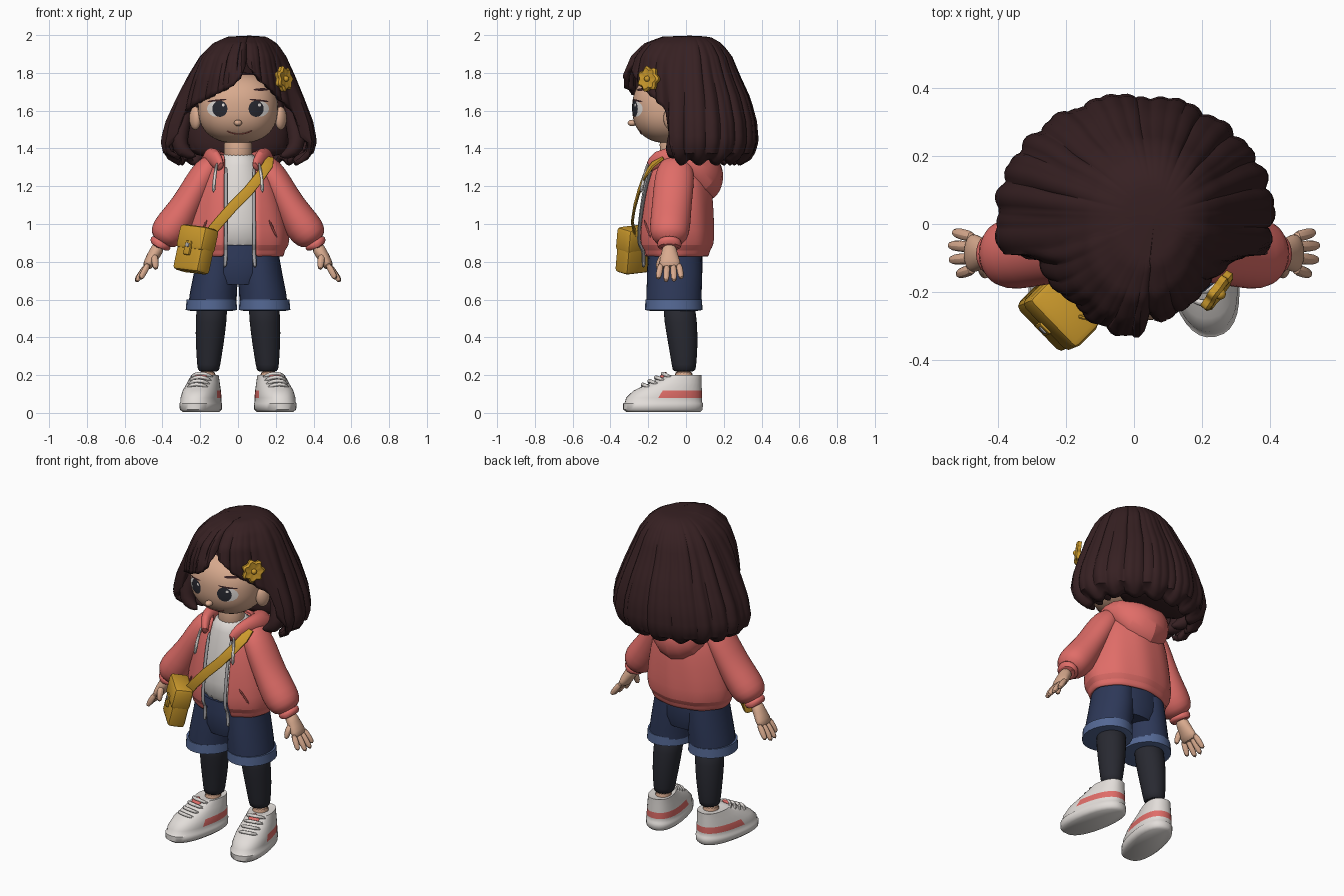
import bpy, bmesh, math
from math import sin, cos, pi, radians
from mathutils import Vector, Matrix

if "Cube" in bpy.data.objects:
    bpy.data.objects.remove(bpy.data.objects["Cube"])


def material(name, *rgb):
    col = [(c / 255 / 12.92 if c < 11 else ((c / 255 + .055) / 1.055) ** 2.4) for c in rgb] + [1]
    m = bpy.data.materials.new(name)
    m.use_nodes = True
    m.diffuse_color = col
    m.node_tree.nodes["Principled BSDF"].inputs["Base Color"].default_value = col
    return m


HAIR = material("dark brown hair", 54, 32, 34)
SKIN = material("skin", 216, 170, 142)
CORAL = material("coral cloth", 224, 109, 104)
WHITE = material("off white", 226, 221, 217)
GOLD = material("mustard", 204, 154, 44)
DENIM = material("denim", 45, 56, 88)
CUFF = material("light denim", 84, 104, 148)
CHAR = material("charcoal", 40, 41, 49)
GREY = material("zip grey", 172, 170, 172)
LIP = material("lip", 150, 78, 70)


def make(name, bm, mats, sub=0, solid=0, rule=None, angle=40, matrix=None):
    """Turn a bmesh into a shaded object; rule picks a material per face."""
    bmesh.ops.recalc_face_normals(bm, faces=bm.faces)
    if rule:
        for f in bm.faces:
            f.material_index = rule(f.calc_center_median())
    if matrix:
        bm.transform(matrix)
    me = bpy.data.meshes.new(name)
    bm.to_mesh(me)
    bm.free()
    ob = bpy.data.objects.new(name, me)
    bpy.context.collection.objects.link(ob)
    for m in mats:
        me.materials.append(m)
    if solid:
        mod = ob.modifiers.new("thickness", "SOLIDIFY")
        mod.thickness, mod.offset = solid, 0
    if sub:
        ob.modifiers.new("smooth", "SUBSURF").levels = sub
        ob.modifiers["smooth"].render_levels = sub
    bpy.ops.object.select_all(action="DESELECT")
    ob.select_set(True)
    bpy.context.view_layer.objects.active = ob
    bpy.ops.object.shade_smooth_by_angle(angle=radians(angle))
    return ob


def skin_rows(bm, rows, closed):
    """Bridge rows of points with quads."""
    vs = [[bm.verts.new(p) for p in r] for r in rows]
    n = len(rows[0])
    for a, b in zip(vs, vs[1:]):
        for j in range(n if closed else n - 1):
            k = (j + 1) % n
            bm.faces.new((a[j], a[k], b[k], b[j]))
    return vs


def tube(name, pts, mat, n=16, sub=1, ref=(0, 1, 0), flat=False, p=1, **kw):
    """Loft elliptical rings (x, y, z, rx, ry) along a path."""
    c = [Vector(q[:3]) for q in pts]
    rows = []
    for i, q in enumerate(pts):
        t = Vector((0, 0, 1)) if flat else (c[min(i + 1, len(c) - 1)] - c[max(i - 1, 0)]).normalized()
        u = Vector(ref).cross(t).normalized()
        v = t.cross(u)
        row = []
        for j in range(n):
            x, y = cos(2 * pi * j / n), sin(2 * pi * j / n)
            row.append(c[i] + u * q[3] * math.copysign(abs(x) ** p, x)
                       + v * q[-1] * math.copysign(abs(y) ** p, y))
        rows.append(row)
    bm = bmesh.new()
    vs = skin_rows(bm, rows, True)
    bm.faces.new(vs[0])
    bm.faces.new(vs[-1])
    return make(name, bm, mat if isinstance(mat, list) else [mat], sub, **kw)


def ball(name, loc, size, mat, rot=0):
    bm = bmesh.new()
    bmesh.ops.create_uvsphere(bm, u_segments=20, v_segments=12, radius=1)
    m = Matrix.Translation(loc) @ Matrix.Rotation(rot, 4, "Z") @ Matrix.Diagonal((*size, 1))
    return make(name, bm, [mat], matrix=m)


def box(name, size, mat, matrix, bevel=.02):
    bm = bmesh.new()
    bmesh.ops.create_cube(bm, size=1, matrix=Matrix.Diagonal((*size, 1)))
    bmesh.ops.bevel(bm, geom=bm.edges[:], offset=bevel, segments=2, affect="EDGES", profile=.5)
    return make(name, bm, [mat], matrix=matrix)


def lerp_table(table, x):
    for a, b in zip(table, table[1:]):
        if x <= b[0]:
            f = (x - a[0]) / (b[0] - a[0])
            return [p + (q - p) * f for p, q in zip(a, b)]
    return list(table[-1])


# Head: a rounded superellipsoid, dark over the scalp
HC, HR, HP = Vector((0, -.085, 1.615)), (.212, .2, .188), 2.35
bm = bmesh.new()
bmesh.ops.create_uvsphere(bm, u_segments=48, v_segments=32, radius=1)
for v in bm.verts:
    v.co /= sum(abs(k) ** HP for k in v.co) ** (1 / HP)
    v.co = HC + Vector(k * r for k, r in zip(v.co, HR))
make("head", bm, [SKIN, HAIR], rule=lambda c: int(c.y > .0 or c.z > 1.785 - max(0, c.y + .15)))


def face_y(x, z):
    d = 1 - abs(x / HR[0]) ** HP - abs((z - HC.z) / HR[2]) ** HP
    return HC.y - HR[1] * max(d, 0) ** (1 / HP)


def face_plate(name, cx, cz, rx, rz, lift, mat, tilt=0):
    """Thin oval that hugs the face."""
    rows = []
    for k in (1, .7, .4, .02):
        row = []
        for j in range(24):
            x, z = k * rx * cos(2 * pi * j / 24), k * rz * sin(2 * pi * j / 24)
            x, z = cx + x * cos(tilt) - z * sin(tilt), cz + x * sin(tilt) + z * cos(tilt)
            row.append((x, face_y(x, z) - lift, z))
        rows.append(row)
    bm = bmesh.new()
    bm.faces.new(skin_rows(bm, rows, True)[-1])
    make(name, bm, [mat])


ball("nose", (0, -.285, 1.535), (.021, .024, .017), SKIN)
mouth = [(x, 1.475 + 4 * (x - .005) ** 2) for x in (-.06, -.035, -.01, .02, .05, .075)]
tube("mouth", [(x, face_y(x, z) - .001, z, .004, .004) for x, z in mouth], LIP, n=8, ref=(0, 0, 1))
tube("neck", [(0, -.06, 1.28, .08, .08), (0, -.065, 1.38, .074, .072), (0, -.07, 1.48, .08, .08)], SKIN)
for s, side in ((1, "left"), (-1, "right")):
    face_plate(side + "_eye_white", s * .112, 1.61, .052, .042, .002, WHITE)
    face_plate(side + "_iris", s * .096, 1.61, .04, .043, .004, CHAR)
    face_plate(side + "_eye_glint", s * .096 + .018, 1.63, .008, .008, .006, WHITE)
    face_plate(side + "_eyelash", s * .112, 1.654, .052, .005, .004, HAIR, -s * .1)
    face_plate(side + "_eyebrow", s * .125, 1.712, .042, .007, .004, HAIR, s * .02)
    ball(side + "_ear", (s * .226, -.08, 1.56), (.028, .042, .062), SKIN, s * -.5)

# Hair shell: columns run from the crown to an edge that rises over the face
SHAPE = [(0, 1.984, .004, .004, .004), (1, 1.979, .1, .105, .145), (2, 1.945, .165, .165, .235),
         (3, 1.88, .218, .215, .3), (4, 1.78, .27, .255, .342), (5, 1.66, .325, .31, .35),
         (6, 1.54, .375, .342, .35), (7, 1.44, .398, .35, .345), (8, 1.375, .382, .33, .33),
         (9, 1.335, .31, .26, .26)]
EDGE = [(-180, 9), (-78, 9), (-68, 5.6), (-45, 5.15), (-22, 4.75), (-5, 4.4), (3, 4), (9, 3.2),
        (12, 2.9), (16, 3.6), (28, 4.2), (45, 4.75), (68, 5.5), (78, 9), (180, 9)]
rows, COLS, STEPS = [], 216, 24
for i in range(STEPS + 1):
    row = []
    for j in range(COLS):
        deg = -180 + 360 * j / COLS
        a, t = radians(deg), i / STEPS
        end = lerp_table(EDGE, deg)[1]
        k, z, w, b, f = lerp_table(SHAPE, end * t)
        strand = abs(sin(9 * a + 1.3 * sin(3 * a) + .6 * t)) + .5 * abs(sin(21 * a + 2 * sin(2 * a)))
        r = 1 - .012 + .045 * (strand - .75) * min(1, k / 4)
        r -= .05 * math.exp(-((deg - 12) / 5) ** 2)
        if end < 7:
            r -= .13 * max(0, t - .6) / .4 * min(1, abs(deg) / 40)
        elif t > .9:
            z += .015 * sin(17 * a)
        row.append((r * w * sin(a) + .06 * (1 - t) ** 2, .02 - r * (f if abs(deg) < 90 else b) * cos(a), z))
    rows.append(row)
bm = bmesh.new()
bm.faces.new(skin_rows(bm, rows, True)[0])
make("hair", bm, [HAIR], solid=.026, angle=35)

# Loose locks beside the cheeks and the curled hair ends
for s, side in ((1, "left"), (-1, "right")):
    for i, d in enumerate((0, .07, .14)):
        tube(f"{side}_lock_{i}", [(s * .25, d - .03, 1.66, .02), (s * .29, d - .03, 1.54, .045),
             (s * .32, d - .05, 1.44, .055), (s * .29, d - .07, 1.375, .045),
             (s * .22, d - .08, 1.355, .008)], HAIR, n=10)
tube("under_hair", [(0, .17, 1.62, .24, .1), (0, .18, 1.48, .28, .13), (0, .17, 1.38, .26, .12),
     (0, .15, 1.35, .2, .08)], HAIR, n=24, flat=True)

# Flower clip
SPOT = Vector((.246, -.2, 1.768))
face = Vector((.8, -.58, .1)).to_track_quat("Z", "Y").to_matrix().to_4x4()
bm = bmesh.new()
outline = [(.061 + .007 * cos(7 * a), a) for a in (2 * pi * i / 56 for i in range(56))]
vs = skin_rows(bm, [[(k * r * cos(a), k * r * sin(a), h) for r, a in outline]
                    for k, h in ((1, -.016), (1.03, .004), (.85, .014), (.3, .008))], True)
bm.faces.new(vs[0])
bm.faces.new(vs[-1])
make("flower_clip", bm, [GOLD], matrix=Matrix.Translation(SPOT) @ face)
ball("flower_centre", SPOT + Vector((.008, -.006, .001)), (.016, .016, .016), GOLD)

# Shirt and open jacket, the opening set slightly to the left
tube("shirt", [(0, -.05, .84, .2, .155), (0, -.05, 1.0, .2, .167), (0, -.045, 1.2, .16, .148),
     (0, -.045, 1.32, .12, .118), (0, -.055, 1.385, .086, .09)], WHITE, n=24, flat=True)
BODY = [(.825, .232, .165, -.055), (.87, .236, .17, -.055), (.885, .258, .19, -.055),
        (.95, .264, .194, -.055), (1.1, .236, .184, -.05), (1.22, .205, .17, -.045),
        (1.31, .155, .145, -.045), (1.37, .108, .115, -.05)]
rows = []
for z, rx, ry, cy in BODY:
    g, h = math.asin(.09 / rx), 2 * pi - math.asin(.07 / rx)
    angles = [g + (h - g) * j / 40 for j in range(41)]
    folds = [1 + .014 * sin(9 * a + 6 * z) for a in angles]
    rows.append([(rx * f * sin(a), cy - ry * f * cos(a), z) for a, f in zip(angles, folds)])
bm = bmesh.new()
skin_rows(bm, rows, False)
make("jacket", bm, [CORAL], sub=1, solid=.022)
hood = [(.085, -.2, 1.29, .02, .03), (.12, -.155, 1.35, .03, .05), (.145, -.05, 1.36, .045, .05),
        (.14, .04, 1.33, .065, .075), (.085, .105, 1.265, .08, .115)]
tube("hood", hood + [(0, .122, 1.225, .088, .13)] + [(-q[0], *q[1:]) for q in hood[::-1]],
     CORAL, ref=(0, 0, 1))
ball("hood_pouch", (0, .11, 1.28), (.13, .08, .085), CORAL)

for s, side, col in ((1, "left", 0), (-1, "right", -1)):
    # Zip, drawstring and pocket welt
    edge = [r[col] for r in rows[:-1]]
    tube(side + "_zip", [(edge[0][0], -.225, .765, .012)] + [(x - s * .006, y - .012, z, .011, .008)
         for x, y, z in edge], GREY, n=8)
    tube(side + "_drawstring", [(s * .11, -.2, 1.33, .009), (s * .125, -.222, 1.25, .009),
         (s * .13, -.24, 1.16, .013)], WHITE, n=8)
    tube(side + "_pocket", [(s * .16, -.225, 1.03, .008), (s * .21, -.185, .92, .008)], CORAL, n=6)

    # Sleeve, cuff and hand
    tube(side + "_sleeve", [(s * .12, -.05, 1.34, .05, .07), (s * .16, -.055, 1.29, .075, .1),
         (s * .21, -.065, 1.21, .08, .108), (s * .27, -.075, 1.1, .082, .105),
         (s * .345, -.085, .985, .102, .11), (s * .388, -.088, .935, .09, .1),
         (s * .41, -.088, .9, .058, .065)], CORAL, n=20)
    tube(side + "_sleeve_cuff", [(s * .4, -.088, .912, .055, .06), (s * .408, -.088, .9, .062, .068),
         (s * .425, -.088, .872, .056, .062), (s * .42, -.088, .878, .04, .045)], CORAL)
    tube(side + "_palm", [(s * .415, -.088, .89, .036, .038), (s * .44, -.088, .845, .034, .042),
         (s * .47, -.086, .795, .032, .06), (s * .485, -.084, .765, .022, .055)], SKIN)
    for i, (dy, ln, out) in enumerate(((-.048, .075, .4), (-.016, .09, .6), (.016, .088, .65), (.045, .072, .6))):
        y = -.084 + dy
        tube(f"{side}_finger_{i}", [(s * .47, y, .795, .018), (s * (.485 + ln * out / 2), y + dy * .2, .78 - ln * .5, .019),
             (s * (.488 + ln * out), y + dy * .35, .78 - ln, .014)], SKIN, n=8)
    tube(side + "_thumb", [(s * .445, -.11, .84, .022), (s * .438, -.142, .8, .021),
         (s * .435, -.15, .755, .014)], SKIN, n=8)

    # Shorts leg, turned-up hem, legging and ankle
    tube(side + "_shorts_leg", [(s * .108, -.058, .84, .108, .14), (s * .116, -.06, .74, .118, .146),
         (s * .13, -.063, .64, .124, .146), (s * .136, -.064, .56, .128, .146)],
         DENIM, n=24, flat=True, sub=0)
    tube(side + "_shorts_hem", [(s * .14, -.065, .598, .12, .135), (s * .14, -.065, .6, .132, .15),
         (s * .141, -.065, .545, .136, .152), (s * .141, -.065, .54, .11, .125)], CUFF, n=24, flat=True, sub=0)
    tube(side + "_legging", [(s * .135, -.04, .6, .088, .09), (s * .143, -.028, .48, .083, .088),
         (s * .15, -.015, .36, .076, .08), (s * .156, -.01, .24, .06, .064),
         (s * .156, -.01, .215, .058, .062)], CHAR, flat=True)
    tube(side + "_ankle", [(s * .162, -.012, .24, .05, .054), (s * .165, -.012, .12, .054, .058)], SKIN, flat=True)

    # Shoe with side stripe, tongue and laces, toes turned out
    turn = Matrix.Translation((s * .172, 0, 0)) @ Matrix.Rotation(s * .2, 4, "Z")
    layers = [(.004, -.32, .075, .085), (.018, -.338, .088, .101), (.05, -.338, .09, .103),
              (.056, -.328, .084, .098), (.08, -.322, .084, .099), (.118, -.282, .084, .093),
              (.16, -.19, .082, .081), (.2, -.115, .082, .07), (.195, -.08, .06, .05)]
    tube(side + "_shoe", [(0, (a + b) / 2, z, w, (b - a) / 2) for z, a, b, w in layers], [WHITE, CORAL],
         n=32, sub=0, flat=True, p=.85, matrix=turn, angle=50,
         rule=lambda c: int(.08 < c.z < .118 and c.y > -.14))
    tube(side + "_shoe_tongue", [(0, -.15, .165, .04, .012), (0, -.105, .218, .034, .014)], CORAL, matrix=turn)
    for i in range(4):
        y, z = -.245 + .036 * i, .146 + .019 * i
        tube(f"{side}_lace_{i}", [(-.06, y + .05, z - .018, .011), (-.03, y + .008, z + .006, .011),
             (.03, y + .008, z + .006, .011), (.06, y + .05, z - .018, .011)], WHITE, n=8, matrix=turn)

# Shorts seat
tube("shorts_seat", [(0, -.055, .89, .2, .14), (0, -.058, .82, .216, .146), (0, -.06, .74, .222, .146),
     (0, -.06, .68, .17, .13)], DENIM, n=28, flat=True, sub=0)

# Shoulder bag with flap, buckle and strap
bag = (Matrix.Translation((-.226, -.268, .862)) @ Matrix.Rotation(radians(-45), 4, "Z")
       @ Matrix.Rotation(radians(-12), 4, "X") @ Matrix.Rotation(radians(5), 4, "Y"))
box("bag_body", (.195, .1, .24), GOLD, bag)
box("bag_flap", (.202, .11, .13), GOLD, bag @ Matrix.Translation((0, -.002, .06)))
box("bag_tab", (.045, .016, .075), GOLD, bag @ Matrix.Translation((0, -.057, 0)), .006)
box("bag_buckle", (.026, .012, .022), GREY, bag @ Matrix.Translation((0, -.064, .015)), .004)
tube("bag_strap", [(-.15, -.27, .95, .028, .006), (-.1, -.285, 1.01, .028, .006), (-.03, -.272, 1.09, .028, .006),
     (.05, -.25, 1.17, .028, .006), (.115, -.222, 1.25, .028, .006), (.16, -.175, 1.315, .028, .008),
     (.165, -.12, 1.35, .024, .008)], GOLD, n=12, sub=0, p=.5)
